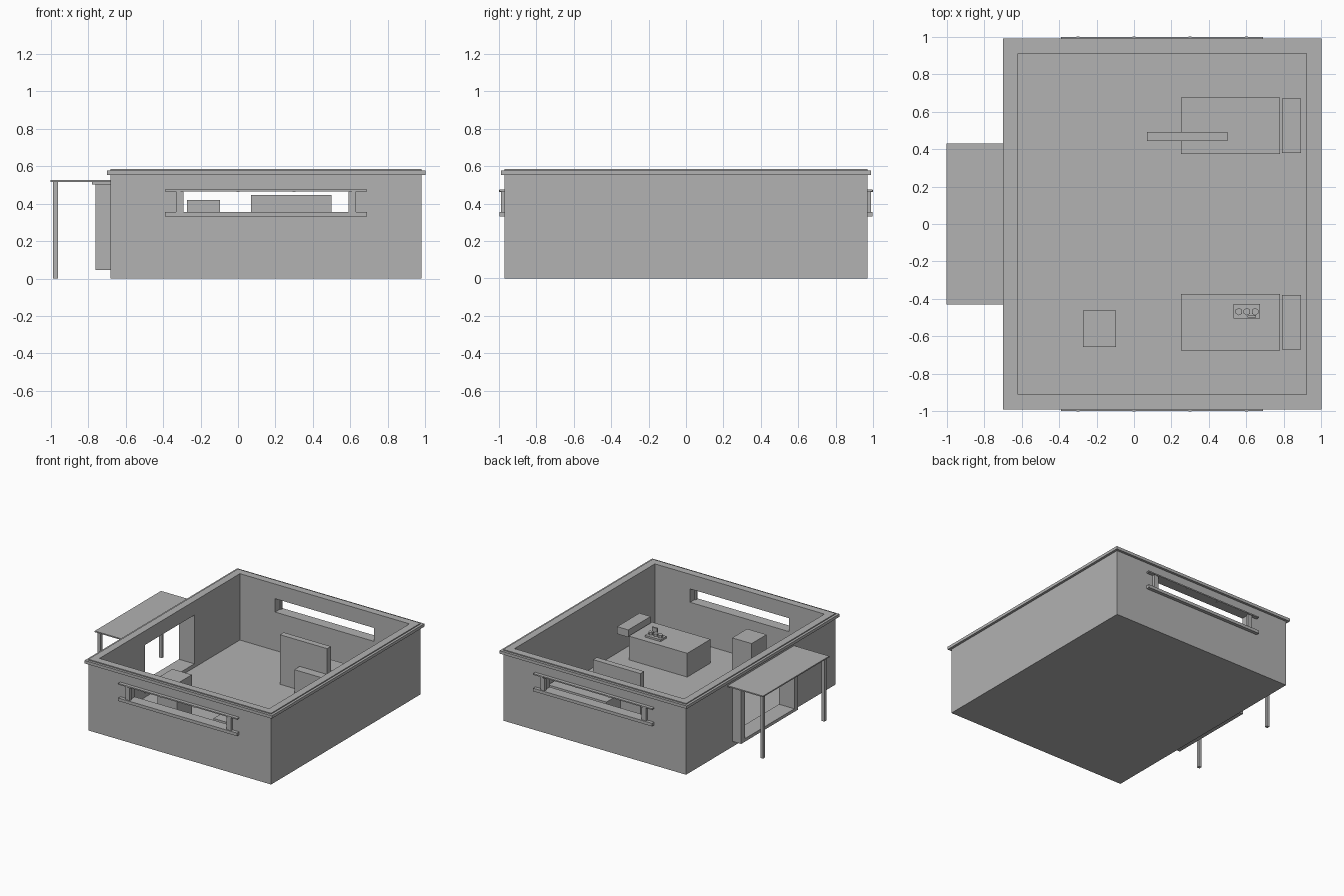
import bpy

cube = bpy.data.objects.get("Cube")
if cube:
    bpy.data.objects.remove(cube, do_unlink=True)

GREY = (0.445, 0.445, 0.445, 1)
mat = bpy.data.materials.new("plain_grey")
mat.use_nodes = True
mat.diffuse_color = GREY
mat.node_tree.nodes["Principled BSDF"].inputs["Base Color"].default_value = GREY


def box(name, xs, ys, zs):
    """Box from its low and high limit on each axis."""
    verts = [(x, y, z) for x in xs for y in ys for z in zs]
    faces = [(0, 1, 3, 2), (4, 6, 7, 5), (0, 4, 5, 1),
             (2, 3, 7, 6), (0, 2, 6, 4), (1, 5, 7, 3)]
    mesh = bpy.data.meshes.new(name)
    mesh.from_pydata(verts, [], faces)
    mesh.materials.append(mat)
    obj = bpy.data.objects.new(name, mesh)
    bpy.context.collection.objects.link(obj)
    return obj


def cut(obj, xs, ys, zs):
    """Cut a box-shaped hole and remove the cutter."""
    cutter = box("cutter", xs, ys, zs)
    cutter.hide_render = True
    mod = obj.modifiers.new("cut", "BOOLEAN")
    mod.operation = "DIFFERENCE"
    mod.solver = "EXACT"
    mod.object = cutter
    bpy.context.view_layer.objects.active = obj
    bpy.ops.object.modifier_apply(modifier=mod.name)
    bpy.data.objects.remove(cutter, do_unlink=True)


def mirrored(side, low, high):
    """Limits on y, flipped for the negative side."""
    return tuple(sorted((side * low, side * high)))


# Room shell with floor, two long windows and a doorway
room = box("room_walls", (-0.68, 0.98), (-0.97, 0.97), (0, 0.585))
cut(room, (-0.62, 0.92), (-0.91, 0.91), (0.04, 0.8))
cut(room, (-0.3, 0.6), (-1.2, 1.2), (0.355, 0.465))
cut(room, (-0.9, -0.5), (-0.32, 0.32), (0.07, 0.47))

# Trim band around the wall top
trim = box("wall_trim", (-0.7, 1.0), (-0.99, 0.99), (0.553, 0.577))
cut(trim, (-0.68, 0.98), (-0.97, 0.97), (0.5, 0.7))

# Window rails and posts on the front and back
for side, label in ((-1, "front"), (1, "back")):
    rail = mirrored(side, 0.97, 0.998)
    box(label + "_window_top_rail", (-0.39, 0.69), rail, (0.465, 0.475))
    box(label + "_window_sill", (-0.39, 0.69), rail, (0.33, 0.355))
    for x in (-0.31, 0.61):
        box(label + "_window_post", (x - 0.02, x + 0.02),
            mirrored(side, 0.97, 0.99), (0.355, 0.465))
    for i in range(4):
        x = 0.3 * i - 0.3
        box(label + "_rail_bracket", (x - 0.008, x + 0.008),
            mirrored(side, 0.97, 1.0), (0.463, 0.473))

# Door frame standing out from the wall
frame = box("door_frame", (-0.76, -0.68), (-0.37, 0.37), (0.045, 0.503))
cut(frame, (-0.9, -0.5), (-0.32, 0.32), (0.07, 0.47))
box("door_lintel", (-0.78, -0.68), (-0.39, 0.39), (0.503, 0.515))

# Porch roof and its posts
box("porch_roof", (-1.0, -0.68), (-0.43, 0.43), (0.515, 0.525))
for side in (-1, 1):
    box("porch_post", (-0.987, -0.962), mirrored(side, 0.385, 0.41), (0, 0.515))

# Matching tables and wall shelves
for side in (-1, 1):
    box("table", (0.25, 0.78), mirrored(side, 0.373, 0.675), (0.04, 0.235))
    box("wall_shelf", (0.79, 0.892), mirrored(side, 0.38, 0.67), (0.22, 0.28))

# Partition and cabinet
box("partition", (0.07, 0.5), (0.443, 0.492), (0.04, 0.447))
box("cabinet", (-0.272, -0.095), (-0.657, -0.463), (0.04, 0.42))

# Tray with three cups and a small card
box("tray", (0.53, 0.672), (-0.505, -0.427), (0.235, 0.25))
for i in range(3):
    bpy.ops.mesh.primitive_cylinder_add(
        vertices=6, radius=0.02, depth=0.02,
        location=(0.56 + 0.043 * i, -0.468, 0.26))
    cup = bpy.context.object
    cup.name = "cup"
    cup.data.materials.append(mat)
box("card", (0.605, 0.652), (-0.5, -0.488), (0.25, 0.3))
